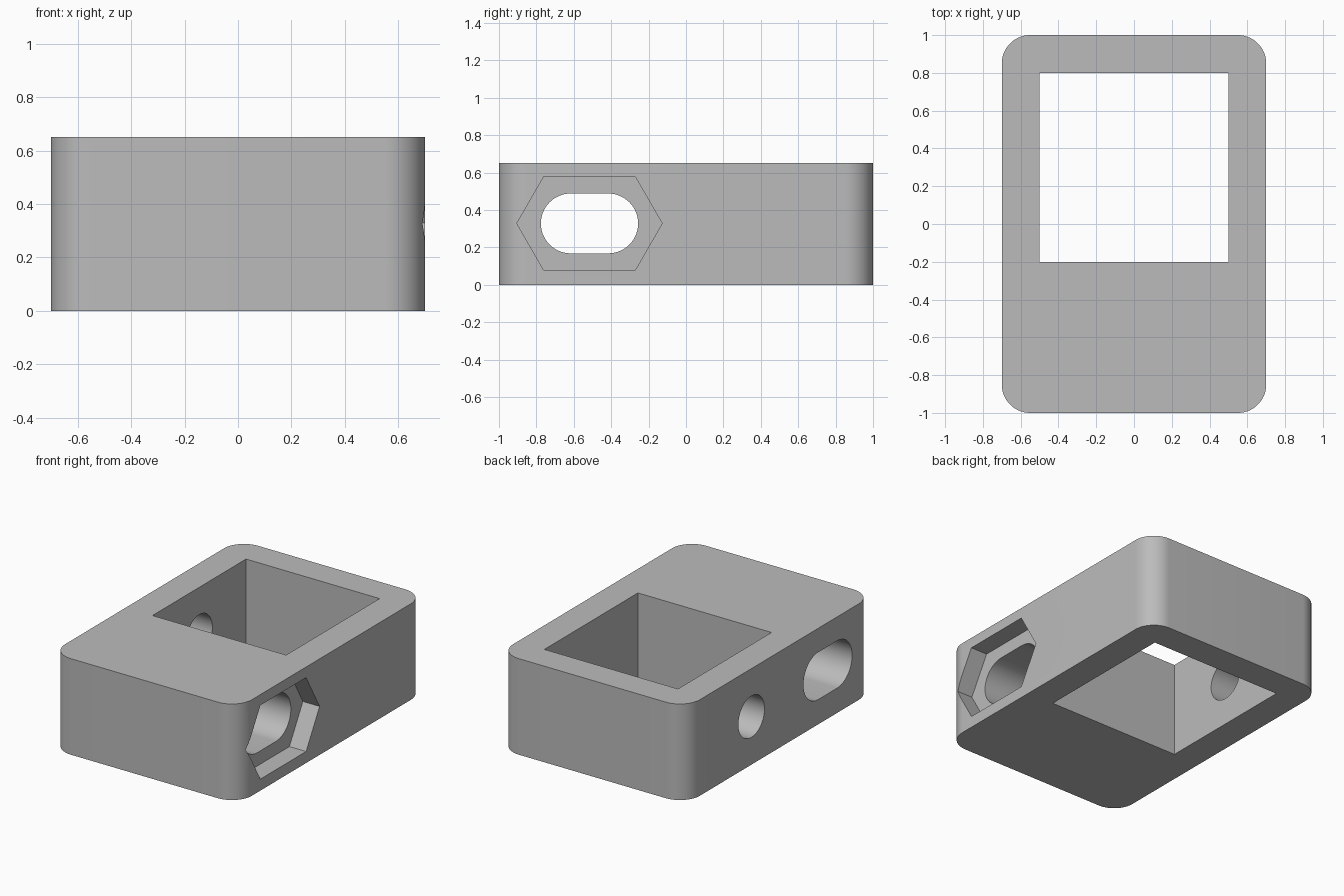
import bpy, bmesh, math
from mathutils import Vector

cube = bpy.data.objects.get("Cube")
if cube:
    bpy.data.objects.remove(cube, do_unlink=True)

grey = bpy.data.materials.new("mid grey")
grey.use_nodes = True
colour = (0.5, 0.5, 0.5, 1)
grey.diffuse_color = colour
grey.node_tree.nodes["Principled BSDF"].inputs["Base Color"].default_value = colour


def prism(name, outline, start, end, axis="z"):
    """Extrude a 2D outline: (x, y) along z, or (y, z) along x."""
    place = (lambda a, b, d: Vector((a, b, d))) if axis == "z" else (lambda a, b, d: Vector((d, a, b)))
    bm = bmesh.new()
    face = bm.faces.new([bm.verts.new(place(a, b, start)) for a, b in outline])
    moved = bmesh.ops.extrude_face_region(bm, geom=[face])["geom"]
    shift = place(0, 0, end - start)
    bmesh.ops.translate(bm, vec=shift, verts=[v for v in moved if isinstance(v, bmesh.types.BMVert)])
    bmesh.ops.recalc_face_normals(bm, faces=bm.faces)
    mesh = bpy.data.meshes.new(name)
    bm.to_mesh(mesh)
    bm.free()
    mesh.materials.append(grey)
    obj = bpy.data.objects.new(name, mesh)
    bpy.context.collection.objects.link(obj)
    return obj


def arc(cx, cy, r, a0, a1, steps):
    angles = [math.radians(a0 + (a1 - a0) * i / steps) for i in range(steps + 1)]
    return [(cx + r * math.cos(a), cy + r * math.sin(a)) for a in angles]


def stretched(cy, cz, r, spread, steps, sweep):
    """Two matching arcs pulled apart along y."""
    return (arc(cy + spread, cz, r, -sweep, sweep, steps)
            + arc(cy - spread, cz, r, 180 - sweep, 180 + sweep, steps))


# Rounded block
width, length, height, corner = 0.7, 1.0, 0.65, 0.15
outline = []
for i, (sx, sy) in enumerate([(1, 1), (-1, 1), (-1, -1), (1, -1)]):
    outline += arc(sx * (width - corner), sy * (length - corner), corner, 90 * i, 90 * i + 90, 14)
body = prism("housing_block", outline, 0, height)

mid = height / 2
slot_y = -0.516
cutters = [
    # Square opening through the block
    prism("opening_cutter", [(-0.5, -0.2), (0.5, -0.2), (0.5, 0.8), (-0.5, 0.8)], -0.2, 0.9),
    # Oblong slot through both sides
    prism("slot_cutter", stretched(slot_y, mid + 0.003, 0.16, 0.1, 28, 90), -1, 1, "x"),
    # Stretched hexagonal recess on the left side
    prism("hex_recess_cutter", stretched(slot_y, mid + 0.003, 0.25 / math.cos(math.pi / 6), 0.1, 2, 60),
          width - 0.125, 1, "x"),
    # Round hole in the right wall only
    prism("round_hole_cutter", arc(0.3, mid, 0.14, 0, 352.5, 47), -1, -0.2, "x"),
]

bpy.ops.object.select_all(action="DESELECT")
bpy.context.view_layer.objects.active = body
body.select_set(True)
for cutter in cutters:
    mod = body.modifiers.new(cutter.name, "BOOLEAN")
    mod.operation = "DIFFERENCE"
    mod.solver = "EXACT"
    mod.object = cutter
    bpy.ops.object.modifier_apply(modifier=mod.name)
    bpy.data.objects.remove(cutter, do_unlink=True)

bpy.ops.object.shade_smooth_by_angle(angle=math.radians(30))
